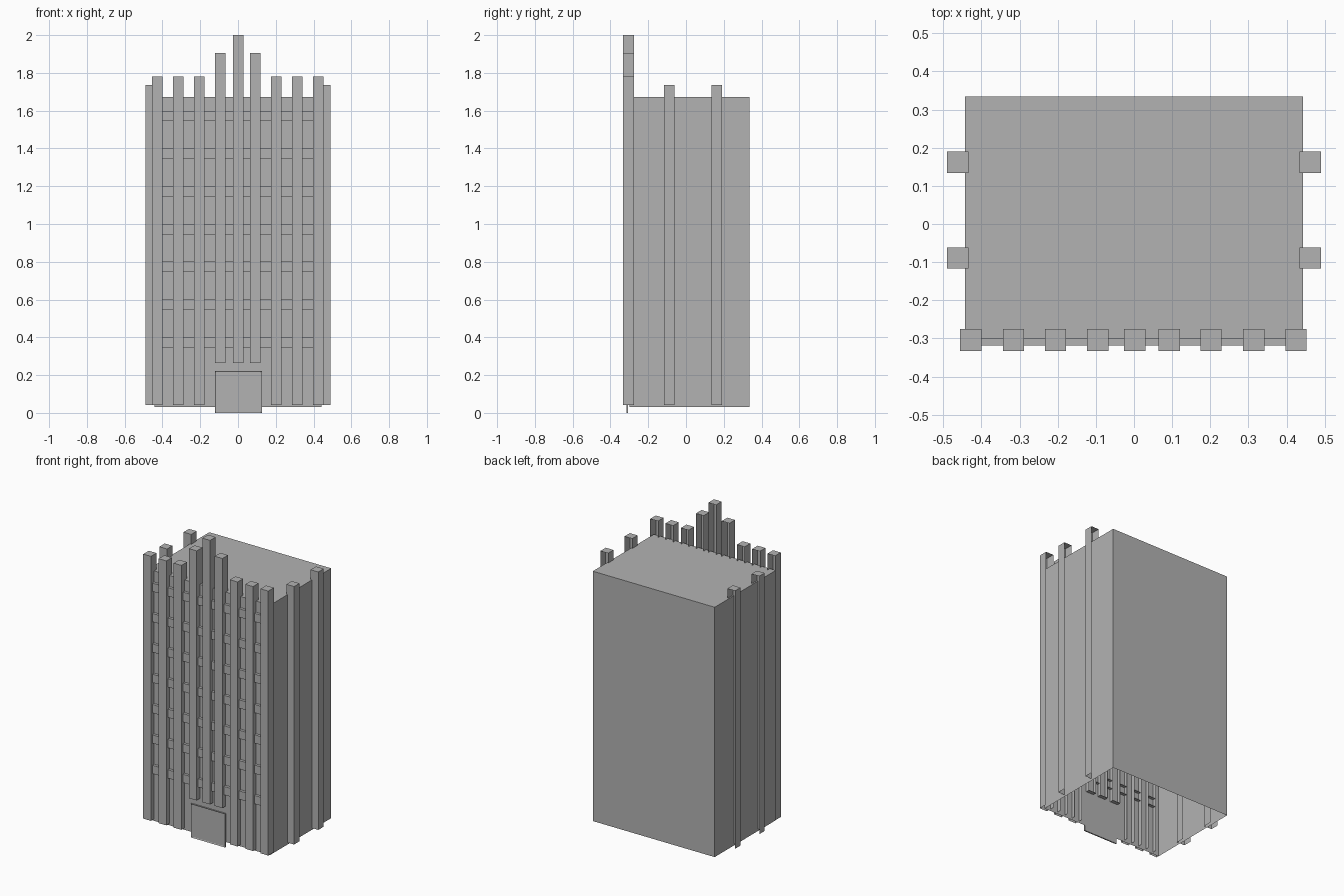
import bpy
import bmesh

cube = bpy.data.objects.get("Cube")
if cube:
    bpy.data.objects.remove(cube, do_unlink=True)

# Single concrete colour
concrete = bpy.data.materials.new("concrete_grey")
concrete.use_nodes = True
colour = (0.45, 0.45, 0.45, 1)
concrete.diffuse_color = colour
concrete.node_tree.nodes["Principled BSDF"].inputs["Base Color"].default_value = colour


def box(name, xs, ys, zs, open_bottom=False, open_back=False, inset=0):
    """Box from its extents, optionally without its bottom or back face."""
    bm = bmesh.new()
    bmesh.ops.create_cube(bm, size=1)
    for v in bm.verts:
        v.co = [(lo + hi) / 2 + c * (hi - lo) for c, (lo, hi) in zip(v.co, (xs, ys, zs))]
    bm.normal_update()
    if inset:
        front = [f for f in bm.faces if f.normal.y < -0.9]
        bmesh.ops.inset_region(bm, faces=front, thickness=inset, depth=-0.003)
        bm.normal_update()
    gone = [f for f in bm.faces
            if (open_bottom and f.normal.z < -0.9) or (open_back and f.normal.y > 0.9)]
    bmesh.ops.delete(bm, geom=gone, context="FACES")
    mesh = bpy.data.meshes.new(name)
    bm.to_mesh(mesh)
    bm.free()
    mesh.materials.append(concrete)
    obj = bpy.data.objects.new(name, mesh)
    bpy.context.collection.objects.link(obj)
    return obj


# Main block, open underneath
box("building_body", (-0.443, 0.443), (-0.3, 0.335), (0.03, 1.672), open_bottom=True)

# Front pillars, stepping up to the tall middle one
HALF = 0.028
FRONT = (-0.333, -0.275)
centres = [-0.428, -0.316, -0.206, -0.095, 0.002, 0.092, 0.202, 0.314, 0.425]
tops = {3: 1.905, 4: 2.0, 5: 1.905}
for i, x in enumerate(centres):
    middle = i in tops
    box(f"front_pillar_{i + 1}", (x - HALF, x + HALF), FRONT,
        (0.265 if middle else 0.042, tops.get(i, 1.78)),
        open_bottom=not middle, open_back=True)

# Side pillars
for side, name in ((1, "left"), (-1, "right")):
    for j, y in enumerate((-0.089, 0.162)):
        x = side * 0.462
        box(f"{name}_pillar_{j + 1}", (x - HALF, x + HALF), (y - HALF, y + HALF),
            (0.042, 1.737), open_bottom=True, open_back=True)

# Floor bands between neighbouring front pillars
for row in range(7):
    z = 0.347 + row * 0.1995
    for i, (a, b) in enumerate(zip(centres, centres[1:])):
        box(f"floor_band_{row + 1}_{i + 1}", (a + HALF, b - HALF), (-0.318, -0.28),
            (z, z + 0.055), open_back=True)

# Entrance door with a thin raised frame
box("entrance_door", (-0.122, 0.126), (-0.314, -0.306), (0, 0.222), inset=0.008)
